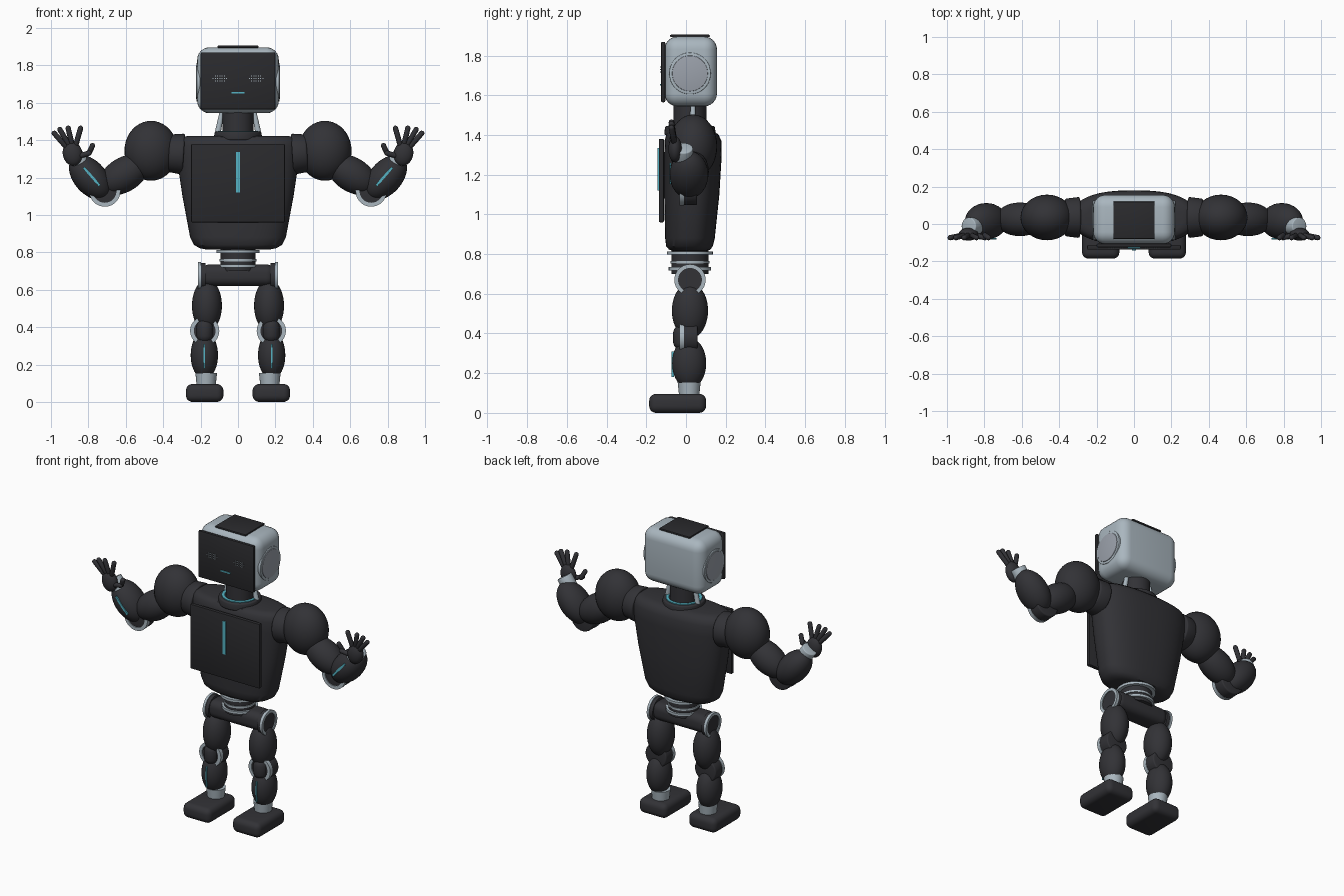
import bpy, bmesh, math
from mathutils import Matrix, Vector

old = bpy.data.objects.get("Cube")
if old:
    bpy.data.objects.remove(old, do_unlink=True)


def material(name, rgb):
    m = bpy.data.materials.new(name)
    m.use_nodes = True
    m.diffuse_color = (*rgb, 1)
    m.node_tree.nodes["Principled BSDF"].inputs["Base Color"].default_value = (*rgb, 1)
    return m


DARK = material("charcoal", (0.032, 0.032, 0.037))
PANEL = material("black panel", (0.023, 0.023, 0.026))
LIGHT = material("pale grey", (0.40, 0.47, 0.52))
EAR = material("mid grey", (0.33, 0.36, 0.41))
TEAL = material("teal glow", (0.09, 0.45, 0.55))


def finish(name, bm, mat, matrix=Matrix()):
    bmesh.ops.transform(bm, matrix=matrix, verts=bm.verts)
    bmesh.ops.recalc_face_normals(bm, faces=bm.faces)
    me = bpy.data.meshes.new(name)
    bm.to_mesh(me)
    bm.free()
    me.materials.append(mat)
    ob = bpy.data.objects.new(name, me)
    bpy.context.collection.objects.link(ob)
    bpy.context.view_layer.objects.active = ob
    bpy.ops.object.select_all(action='DESELECT')
    ob.select_set(True)
    bpy.ops.object.shade_smooth_by_angle(angle=math.radians(35))
    return ob


def aim(start, end):
    """Matrix placing the local z axis along start -> end."""
    d = Vector(end) - Vector(start)
    return Matrix.Translation(start) @ d.to_track_quat('Z', 'Y').to_matrix().to_4x4()


def box(name, mat, loc, size, bevel=0.0, segments=5, turn=0.0):
    bm = bmesh.new()
    bmesh.ops.create_cube(bm, size=1, matrix=Matrix.Diagonal((*size, 1)))
    if bevel:
        bmesh.ops.bevel(bm, geom=bm.edges[:], offset=bevel, segments=segments,
                        profile=0.5, affect='EDGES')
    return finish(name, bm, mat, Matrix.Translation(loc) @ Matrix.Rotation(turn, 4, 'Y'))


def ellipsoid(name, mat, loc, radii, turn=0.0):
    bm = bmesh.new()
    bmesh.ops.create_uvsphere(bm, u_segments=32, v_segments=20, radius=1,
                              matrix=Matrix.Diagonal((*radii, 1)))
    return finish(name, bm, mat, Matrix.Translation(loc) @ Matrix.Rotation(turn, 4, 'Y'))


def rod(name, mat, start, end, r1, r2=None, bevel=0.0):
    length = (Vector(end) - Vector(start)).length
    bm = bmesh.new()
    bmesh.ops.create_cone(bm, cap_ends=True, segments=40, radius1=r1,
                          radius2=r1 if r2 is None else r2, depth=length,
                          matrix=Matrix.Translation((0, 0, length / 2)))
    if bevel:
        rims = [e for e in bm.edges if len(e.link_faces) == 2 and e.calc_face_angle() > 1]
        bmesh.ops.bevel(bm, geom=rims, offset=bevel, segments=3, profile=0.5, affect='EDGES')
    return finish(name, bm, mat, aim(start, end))


def capsule(name, mat, start, end, radius):
    length = (Vector(end) - Vector(start)).length
    bm = bmesh.new()
    bmesh.ops.create_uvsphere(bm, u_segments=14, v_segments=9, radius=radius)
    for v in bm.verts:
        if v.co.z > 0:
            v.co.z += length
    return finish(name, bm, mat, aim(start, end))


def ring(name, mat, start, end, outer, inner):
    """Flat band with a square section, running along start -> end."""
    h = (Vector(end) - Vector(start)).length
    bm = bmesh.new()
    pts = [bm.verts.new((r, 0, z)) for r, z in ((outer, 0), (outer, h), (inner, h), (inner, 0))]
    edges = [bm.edges.new((pts[i], pts[(i + 1) % 4])) for i in range(4)]
    bmesh.ops.spin(bm, geom=pts + edges, cent=(0, 0, 0), axis=(0, 0, 1),
                   angle=math.tau, steps=40, use_duplicate=False)
    bmesh.ops.remove_doubles(bm, verts=bm.verts, dist=0.0001)
    return finish(name, bm, mat, aim(start, end))


def loft(name, mat, sections, power, sides=56):
    """Superelliptic sections given as z, half width, front y, back y."""
    bm = bmesh.new()
    loops = []
    for z, w, front, back in sections:
        loop = []
        for i in range(sides):
            a = math.tau * i / sides
            c, s = math.cos(a), math.sin(a)
            x = math.copysign(abs(c) ** (2 / power), c) * w
            y = math.copysign(abs(s) ** (2 / power), s) * (back - front) / 2
            loop.append(bm.verts.new((x, y + (front + back) / 2, z)))
        loops.append(loop)
    for a, b in zip(loops, loops[1:]):
        for i in range(sides):
            j = (i + 1) % sides
            bm.faces.new((a[i], a[j], b[j], b[i]))
    bm.faces.new(loops[0])
    bm.faces.new(loops[-1])
    return finish(name, bm, mat)


MID = 0.02  # depth of the body axis

# Head, face and crown
box("head_shell", LIGHT, (0, 0.024, 1.72), (0.436, 0.264, 0.352), 0.065, 6)
box("face_plate", PANEL, (0, -0.115, 1.717), (0.40, 0.022, 0.305), 0.008, 2)
box("crown_plate", PANEL, (0, MID, 1.899), (0.22, 0.20, 0.012), 0.004, 2)
box("mouth", TEAL, (0, -0.127, 1.652), (0.07, 0.008, 0.008))

# Neck and collar
rod("neck", DARK, (0, MID, 1.42), (0, MID, 1.58), 0.083)
rod("collar", DARK, (0, MID, 1.40), (0, MID, 1.445), 0.13, 0.125, 0.008)
ring("collar_glow", TEAL, (0, MID, 1.443), (0, MID, 1.45), 0.108, 0.09)

# Torso and chest
loft("torso", DARK, [(0.815, 0.17, -0.06, 0.10), (0.822, 0.205, -0.085, 0.122),
                     (0.84, 0.235, -0.10, 0.135), (0.88, 0.256, -0.105, 0.145),
                     (1.10, 0.297, -0.11, 0.168), (1.30, 0.327, -0.11, 0.18),
                     (1.37, 0.331, -0.108, 0.178), (1.40, 0.322, -0.10, 0.165),
                     (1.417, 0.30, -0.085, 0.145), (1.423, 0.26, -0.06, 0.115)], 2.5)
box("chest_panel", PANEL, (0, -0.124, 1.17), (0.50, 0.026, 0.42), 0.006, 2)
box("chest_light", TEAL, (0, -0.139, 1.228), (0.02, 0.008, 0.215))

# Waist
rod("waist_core", DARK, (0, MID, 0.70), (0, MID, 0.83), 0.093)
ring("waist_upper_ring", LIGHT, (0, MID, 0.797), (0, MID, 0.813), 0.115, 0.08)
ring("waist_middle_ring", LIGHT, (0, MID, 0.752), (0, MID, 0.764), 0.098, 0.08)
ring("waist_lower_ring", LIGHT, (0, MID, 0.718), (0, MID, 0.734), 0.107, 0.08)
box("pelvis", DARK, (0, MID, 0.678), (0.39, 0.14, 0.116), 0.045, 6)

for side, s in (("left", 1), ("right", -1)):
    def p(x, y, z):
        return (s * x, y, z)

    def n(part):
        return side + "_" + part

    # Ear and eye
    rod(n("ear"), LIGHT, p(0.20, MID, 1.71), p(0.221, MID, 1.71), 0.105, bevel=0.004)
    rod(n("ear_cap"), EAR, p(0.21, MID, 1.71), p(0.225, MID, 1.71), 0.09, bevel=0.003)
    for row in (-1, 0, 1):
        for col in range(-3 + abs(row), 4 - abs(row)):
            box(n("eye_dot"), LIGHT, p(0.097 + col * 0.012, -0.128, 1.73 + row * 0.013),
                (0.005, 0.008, 0.005))
    rod(n("neck_strut"), LIGHT, p(0.108, 0.035, 1.44), p(0.082, 0.035, 1.57), 0.016, 0.012)

    # Shoulder and upper arm
    rod(n("shoulder_mount"), DARK, p(0.29, 0.035, 1.325), p(0.37, 0.035, 1.33), 0.11, 0.10, 0.01)
    ellipsoid(n("shoulder"), DARK, p(0.465, 0.035, 1.343), (0.142, 0.122, 0.16))
    ellipsoid(n("upper_arm"), DARK, p(0.61, 0.025, 1.215), (0.145, 0.09, 0.092), s * 0.55)

    # Elbow wheel with pale front rim
    rod(n("elbow"), DARK, p(0.712, -0.028, 1.127), p(0.712, 0.055, 1.127), 0.081, bevel=0.008)
    ring(n("elbow_rim"), LIGHT, p(0.712, -0.034, 1.127), p(0.712, -0.01, 1.127), 0.083, 0.062)

    # Forearm
    ellipsoid(n("forearm"), DARK, p(0.79, 0.015, 1.20), (0.088, 0.097, 0.14), s * 0.72)
    box(n("forearm_light"), TEAL, p(0.782, -0.080, 1.205), (0.013, 0.008, 0.13), turn=s * 0.72)

    # Hand
    rod(n("wrist"), LIGHT, p(0.84, -0.012, 1.27), p(0.885, -0.012, 1.335), 0.047, bevel=0.006)
    ellipsoid(n("palm"), DARK, p(0.885, -0.055, 1.328), (0.052, 0.034, 0.066), s * 0.2)
    fingers = {"little_finger": (0.92, 1.365, 0.982, 1.436),
               "ring_finger": (0.905, 1.375, 0.952, 1.456),
               "middle_finger": (0.888, 1.38, 0.908, 1.463),
               "index_finger": (0.868, 1.37, 0.842, 1.463),
               "thumb_base": (0.85, 1.315, 0.797, 1.33),
               "thumb_tip": (0.797, 1.33, 0.778, 1.37)}
    for part, (x1, z1, x2, z2) in fingers.items():
        capsule(n(part), DARK, p(x1, -0.06, z1), p(x2, -0.073, z2), 0.0145)

    # Hip
    rod(n("hip"), DARK, p(0.175, MID, 0.67), p(0.208, MID, 0.67), 0.074)
    ring(n("hip_rim"), LIGHT, p(0.198, MID, 0.67), p(0.214, MID, 0.67), 0.079, 0.06)

    # Leg
    ellipsoid(n("thigh"), DARK, p(0.166, MID, 0.515), (0.08, 0.091, 0.14))
    rod(n("knee"), DARK, p(0.178, -0.028, 0.38), p(0.178, 0.058, 0.38), 0.076, bevel=0.008)
    ring(n("knee_rim"), LIGHT, p(0.178, -0.034, 0.38), p(0.178, -0.01, 0.38), 0.078, 0.058)
    capsule(n("knee_cap"), DARK, p(0.178, -0.02, 0.36), p(0.178, -0.02, 0.40), 0.045)
    ellipsoid(n("shin"), DARK, p(0.18, 0.016, 0.25), (0.073, 0.086, 0.128))
    box(n("shin_light"), TEAL, p(0.18, -0.067, 0.245), (0.009, 0.012, 0.13))
    rod(n("ankle"), LIGHT, p(0.17, 0.016, 0.08), p(0.17, 0.016, 0.155), 0.05, 0.058)
    box(n("foot"), DARK, p(0.178, -0.042, 0.048), (0.20, 0.287, 0.096), 0.035, 5)
